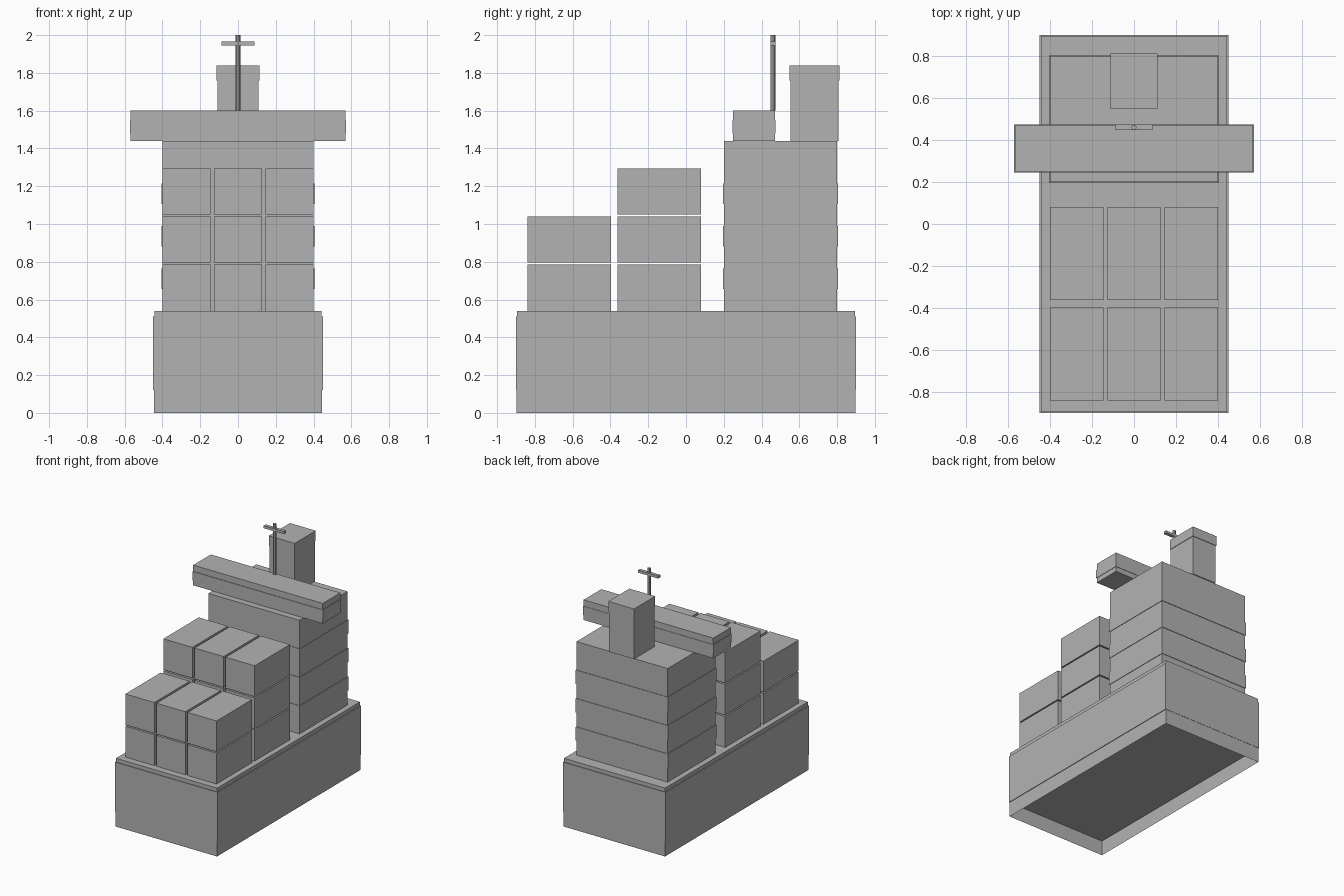
import bpy, bmesh

if "Cube" in bpy.data.objects:
    bpy.data.objects.remove(bpy.data.objects["Cube"])

grey = bpy.data.materials.new("plain_grey")
grey.diffuse_color = (0.45, 0.45, 0.45, 1)
grey.use_nodes = True
grey.node_tree.nodes["Principled BSDF"].inputs["Base Color"].default_value = grey.diffuse_color


def finish(name, bm):
    mesh = bpy.data.meshes.new(name)
    bm.to_mesh(mesh)
    bm.free()
    mesh.materials.append(grey)
    obj = bpy.data.objects.new(name, mesh)
    bpy.context.collection.objects.link(obj)
    return obj


def box(name, x, y, z, open_bottom=False):
    """Box spanning the (min, max) range on each axis."""
    bm = bmesh.new()
    bmesh.ops.create_cube(bm, size=1)
    for v in bm.verts:
        v.co = [r[0] if c < 0 else r[1] for c, r in zip(v.co, (x, y, z))]
    if open_bottom:
        low = [f for f in bm.faces if f.normal.z < -0.5]
        bmesh.ops.delete(bm, geom=low, context='FACES_ONLY')
    return finish(name, bm)


# Hull: open skirt at the waterline, main body and deck
box("lower_hull", (-0.445, 0.445), (-0.898, 0.898), (0, 0.12), open_bottom=True)
box("main_hull", (-0.45, 0.45), (-0.9, 0.9), (0.12, 0.51))
box("deck", (-0.443, 0.443), (-0.895, 0.895), (0.51, 0.54))

# Cargo containers: two tiers in the front row, three behind
for row, (y0, tiers) in enumerate([(-0.84, 2), (-0.363, 3)]):
    for tier in range(tiers):
        for col in (-1, 0, 1):
            x, z = col * 0.273, 0.54 + tier * 0.255
            box(f"container_{row}_{tier}_{col + 1}", (x - 0.127, x + 0.127),
                (y0, y0 + 0.443), (z, z + 0.245))

# Accommodation block with thin window bands
box("accommodation_block", (-0.4, 0.4), (0.2, 0.8), (0.54, 1.44))
for i in range(3):
    top = 0.765 + i * 0.225
    box(f"window_band_{i}", (-0.404, 0.404), (0.196, 0.804), (top - 0.11, top))

# Bridge with its window band
box("bridge", (-0.568, 0.568), (0.25, 0.47), (1.44, 1.60))
box("bridge_windows", (-0.571, 0.571), (0.246, 0.473), (1.48, 1.55))

# Funnel and cap
box("funnel", (-0.109, 0.109), (0.552, 0.808), (1.44, 1.76))
box("funnel_cap", (-0.113, 0.113), (0.548, 0.812), (1.76, 1.84))

# Mast and crossbar
bm = bmesh.new()
bmesh.ops.create_cone(bm, cap_ends=True, segments=8, radius1=0.013,
                      radius2=0.013, depth=0.4)
bmesh.ops.translate(bm, verts=bm.verts, vec=(0, 0.46, 1.8))
finish("mast", bm)
box("mast_crossbar", (-0.088, 0.088), (0.448, 0.474), (1.945, 1.965))
